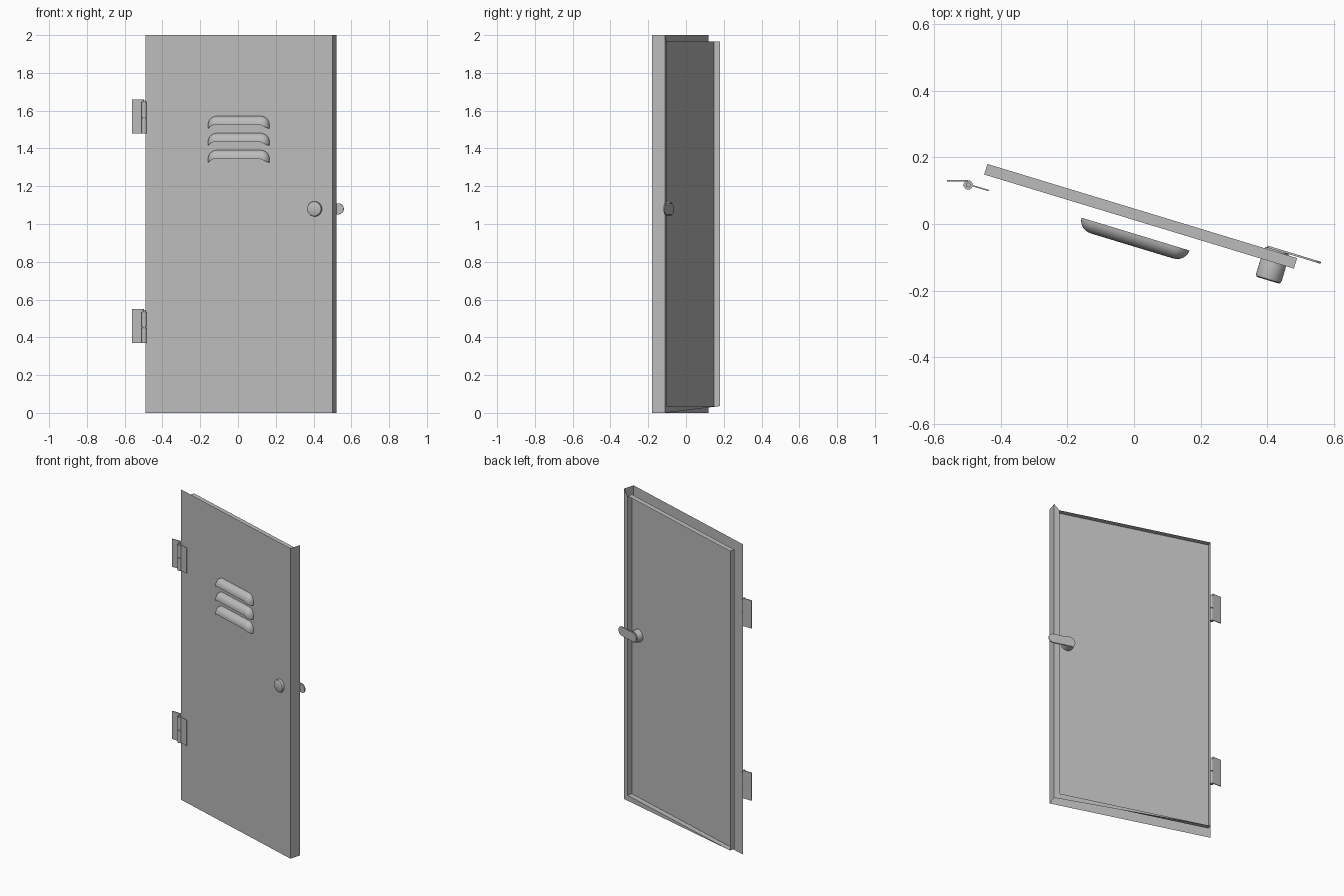
import bpy, bmesh, math
from mathutils import Matrix, Vector

cube = bpy.data.objects.get("Cube")
if cube:
    bpy.data.objects.remove(cube)

steel = bpy.data.materials.new("grey steel")
steel.use_nodes = True
steel.diffuse_color = (0.5, 0.5, 0.5, 1)
steel.node_tree.nodes["Principled BSDF"].inputs["Base Color"].default_value = (0.5, 0.5, 0.5, 1)

# Door frame of reference: x along the door, y into its depth, hinged ajar
DOOR = Matrix.Translation((-0.49, 0.12, 0)) @ Matrix.Rotation(math.radians(-16.9), 4, "Z")
WIDTH, HEIGHT, DEPTH, FLOOR = 1.034, 2.0, 0.072, 0.039
WORLD = Matrix.Identity(4)


def finish(name, bm, matrix, smooth=False):
    mesh = bpy.data.meshes.new(name)
    bm.to_mesh(mesh)
    bm.free()
    mesh.materials.append(steel)
    obj = bpy.data.objects.new(name, mesh)
    obj.matrix_world = matrix
    bpy.context.collection.objects.link(obj)
    if smooth:
        bpy.ops.object.select_all(action="DESELECT")
        obj.select_set(True)
        bpy.context.view_layer.objects.active = obj
        bpy.ops.object.shade_smooth_by_angle(angle=math.radians(35))
    return obj


def box(name, low, high, matrix):
    bm = bmesh.new()
    bmesh.ops.create_cube(bm, size=1)
    low, high = Vector(low), Vector(high)
    for v in bm.verts:
        v.co = (low + high) / 2 + Vector(c * s for c, s in zip(v.co, high - low))
    return finish(name, bm, matrix)


def extrude_outline(name, points, direction, matrix):
    bm = bmesh.new()
    face = bm.faces.new([bm.verts.new(p) for p in points])
    grown = bmesh.ops.extrude_face_region(bm, geom=[face], use_keep_orig=True)["geom"]
    for v in grown:
        if isinstance(v, bmesh.types.BMVert):
            v.co += Vector(direction)
    bmesh.ops.recalc_face_normals(bm, faces=bm.faces)
    return finish(name, bm, matrix, True)


# Folded sheet: front skin, latch-side flange, mitred return, lip and inner plate
def rectangle(bm, left, right, bottom, top, depth):
    corners = ((left, bottom), (right, bottom), (right, top), (left, top))
    return [bm.verts.new((x, depth, z)) for x, z in corners]


bm = bmesh.new()
skin = rectangle(bm, 0, WIDTH, 0, HEIGHT, 0)
lip = rectangle(bm, 0.031, 1.001, 0.036, 1.965, DEPTH)
plate = rectangle(bm, 0.031, 1.001, 0.036, 1.965, FLOOR)
low = bm.verts.new((WIDTH, DEPTH, 0))
high = bm.verts.new((WIDTH, DEPTH, HEIGHT))
bm.faces.new(skin)
bm.faces.new((skin[1], low, high, skin[2]))
bm.faces.new((low, lip[1], lip[2], high))
bm.faces.new((low, lip[0], lip[1]))
for i in range(4):
    j = (i + 1) % 4
    bm.faces.new((lip[i], plate[i], plate[j], lip[j]))
bm.faces.new(plate[::-1])
finish("door_panel", bm, DOOR)


# Vent hoods: rounded outlines shrinking as they rise from the skin, open below
def hood_outline(inset, depth):
    half, height, radius = 0.169 - inset, 0.066 - inset, 0.046 - inset
    right = [(half, inset / 2)]
    for k in range(9):
        a = math.pi / 2 * k / 8
        right.append((half - radius + radius * math.cos(a),
                      height - radius + radius * math.sin(a)))
    left = [(-x, z) for x, z in reversed(right)]
    return [Vector((x, -depth, z)) for x, z in right + left]


for number, base in enumerate((1.505, 1.415, 1.325)):
    bm = bmesh.new()
    rings = []
    for k in range(7):
        a = math.pi / 2 * k / 6
        outline = hood_outline(0.04 * (1 - math.cos(a)), 0.037 * math.sin(a))
        rings.append([bm.verts.new(p + Vector((WIDTH / 2, 0, base))) for p in outline])
    for a, b in zip(rings, rings[1:]):
        for i in range(len(a) - 1):
            bm.faces.new((a[i], a[i + 1], b[i + 1], b[i]))
    bm.faces.new(rings[-1])
    bmesh.ops.recalc_face_normals(bm, faces=bm.faces)
    finish(f"vent_hood_{number + 1}", bm, DOOR, True)

# Lock knob: bevelled cylinder passing through the door
bm = bmesh.new()
profile = ((0.033, -0.017), (0.038, -0.014), (0.04, -0.007), (0.04, 0.03), (0.036, 0.077))
rings = []
for radius, depth in profile:
    rings.append([bm.verts.new((0.937 + radius * math.cos(t), depth, 1.08 + radius * math.sin(t)))
                  for t in (math.tau * k / 32 for k in range(32))])
for a, b in zip(rings, rings[1:]):
    for i in range(32):
        j = (i + 1) % 32
        bm.faces.new((a[i], a[j], b[j], b[i]))
bm.faces.new(rings[0])
bm.faces.new(rings[-1])
bmesh.ops.recalc_face_normals(bm, faces=bm.faces)
finish("lock_knob", bm, DOOR, True)

# Latch arm: flat bar with round ends
RADIUS = 0.029
points = []
for centre, start in ((1.073 - RADIUS, -math.pi / 2), (0.906 + RADIUS, math.pi / 2)):
    for k in range(13):
        a = start + math.pi * k / 12
        points.append((centre + RADIUS * math.cos(a), 0.076, 1.08 + RADIUS * math.sin(a)))
extrude_outline("latch_arm", points, (0, 0.006, 0), DOOR)

# Hinges: frame leaf, door leaf and split knuckle
for name, base in (("lower", 0.37), ("upper", 1.48)):
    box(name + "_hinge_frame_leaf", (-0.56, 0.127, base), (-0.497, 0.132, base + 0.18), WORLD)
    box(name + "_hinge_door_leaf", (0.004, -0.005, base), (0.059, -0.001, base + 0.165), DOOR)
    for part, start, end, radius in (("lower", 0, 0.08, 0.014), ("upper", 0.084, 0.165, 0.014),
                                     ("pin", 0.002, 0.175, 0.007)):
        circle = [(-0.497 + radius * math.cos(t), 0.117 + radius * math.sin(t), base + start)
                  for t in (math.tau * k / 16 for k in range(16))]
        extrude_outline(f"{name}_hinge_knuckle_{part}", circle, (0, 0, end - start), WORLD)
